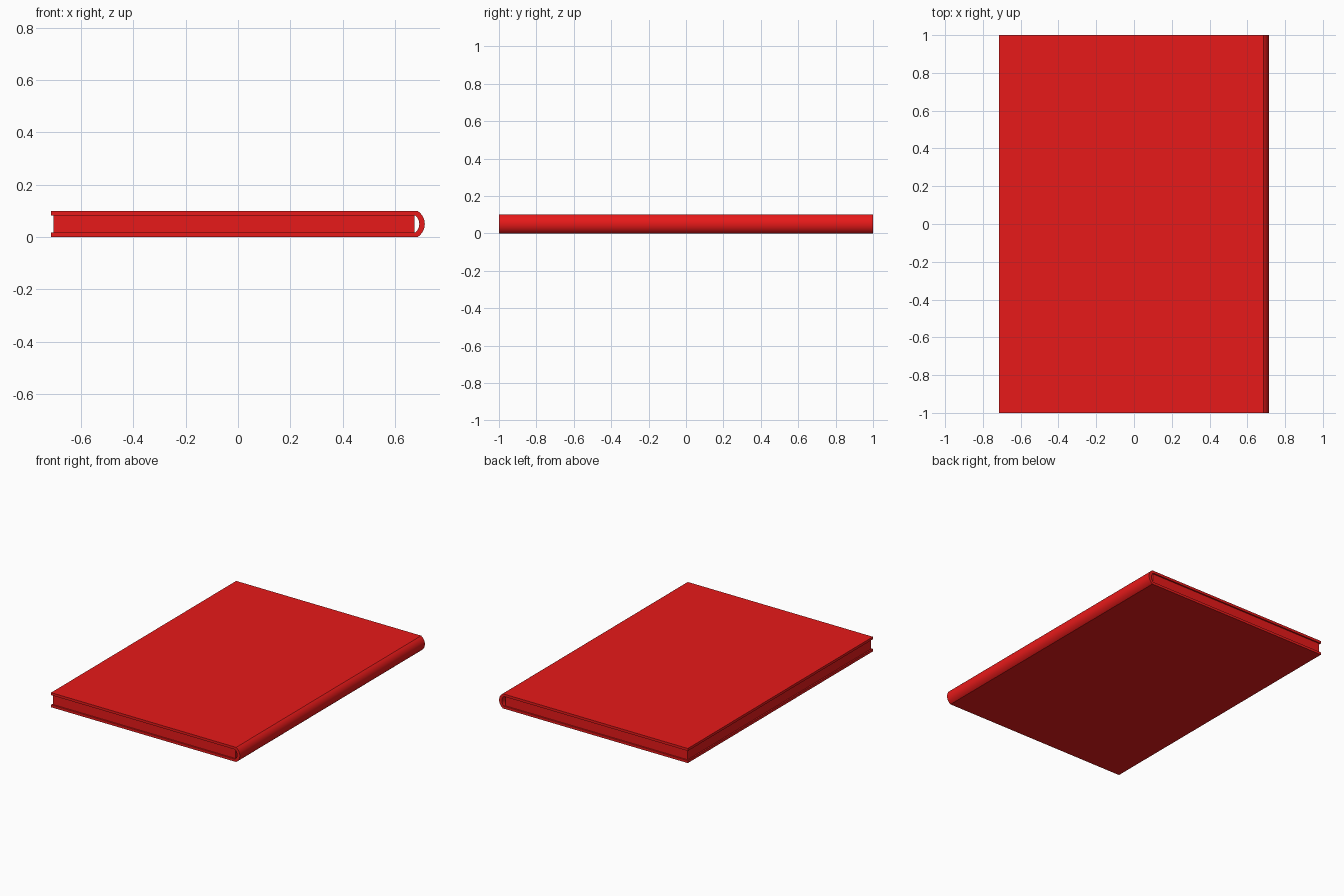
import bpy, bmesh, math

if "Cube" in bpy.data.objects:
    bpy.data.objects.remove(bpy.data.objects["Cube"])

red = bpy.data.materials.new("red")
red.diffuse_color = (0.8, 0.01, 0.01, 1)
red.use_nodes = True
red.node_tree.nodes["Principled BSDF"].inputs["Base Color"].default_value = red.diffuse_color


def arc(x, half, bulge, n=16):
    """Shallow arc bulging to +x, from top to bottom, centred on z = 0.05."""
    r = (half * half + bulge * bulge) / (2 * bulge)
    a = math.asin(half / r)
    cx = x + bulge - r
    return [(cx + r * math.cos(a - 2 * a * i / n),
             0.05 + r * math.sin(a - 2 * a * i / n)) for i in range(n + 1)]


def prism(name, outer, inner, y):
    """Strip between two paired x-z outlines, extruded from -y to y."""
    bm = bmesh.new()
    rows = [[bm.verts.new((x, -y, z)) for x, z in pts] for pts in (outer, inner)]
    for i in range(len(outer) - 1):
        bm.faces.new((rows[0][i], rows[0][i + 1], rows[1][i + 1], rows[1][i]))
    ext = bmesh.ops.extrude_face_region(bm, geom=bm.faces[:], use_keep_orig=True)
    moved = [v for v in ext["geom"] if isinstance(v, bmesh.types.BMVert)]
    bmesh.ops.translate(bm, verts=moved, vec=(0, 2 * y, 0))
    bmesh.ops.recalc_face_normals(bm, faces=bm.faces[:])
    mesh = bpy.data.meshes.new(name)
    bm.to_mesh(mesh)
    bm.free()
    mesh.materials.append(red)
    obj = bpy.data.objects.new(name, mesh)
    bpy.context.collection.objects.link(obj)
    bpy.context.view_layer.objects.active = obj
    obj.select_set(True)
    bpy.ops.object.shade_smooth_by_angle(angle=math.radians(30))
    obj.select_set(False)
    return obj


# Cover: two boards joined by a rounded hollow spine
left = -0.714
outer = [(left, 0.1)] + arc(0.686, 0.05, 0.028) + [(left, 0.0)]
inner = [(left, 0.083)] + arc(0.677, 0.033, 0.016) + [(left, 0.017)]
prism("cover", outer, inner, 1.0)

# Page block, slightly inset between the boards
prism("pages", [(-0.705, 0.083), (0.674, 0.083)],
      [(-0.705, 0.017), (0.674, 0.017)], 0.99)
